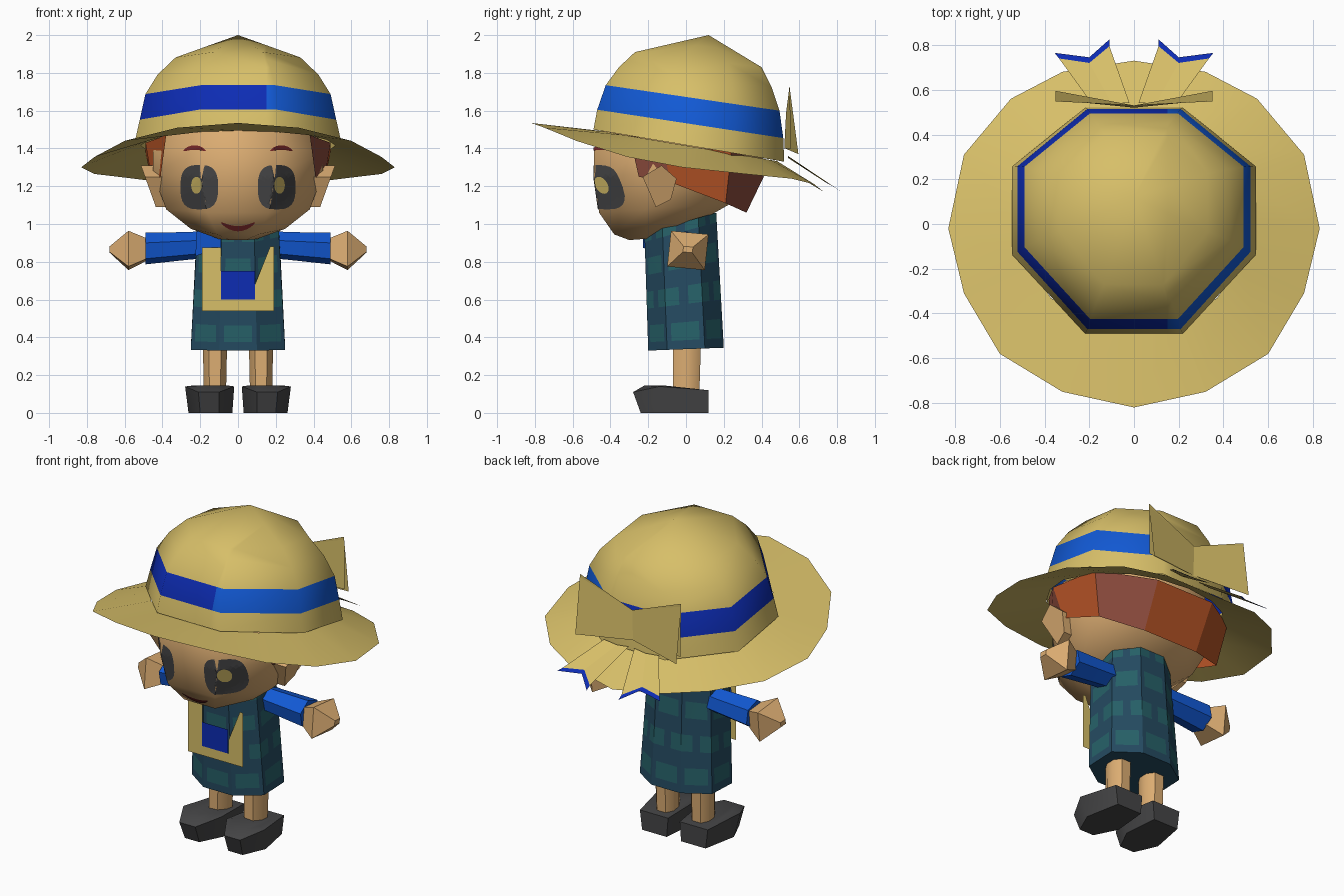
import bpy, bmesh, math
from mathutils import Vector
from mathutils.bvhtree import BVHTree

if "Cube" in bpy.data.objects:
    bpy.data.objects.remove(bpy.data.objects["Cube"])

COLOURS = {
    "straw": (.68, .52, .14), "skin": (.72, .42, .17), "orange_hair": (.48, .09, .02),
    "brown_hair": (.26, .07, .045), "deep_blue": (.004, .025, .45), "bright_blue": (.006, .1, .66),
    "dress_blue": (.018, .07, .12), "dress_teal": (.02, .12, .14), "charcoal": (.06, .06, .062),
    "lip_red": (.18, .02, .02)}
MATS = {}
for n, c in COLOURS.items():
    MATS[n] = bpy.data.materials.new(n)
    MATS[n].diffuse_color = (*c, 1)


def finish(name, bm, mats, angle=40, recalc=True):
    if recalc:
        bmesh.ops.recalc_face_normals(bm, faces=bm.faces)
    me = bpy.data.meshes.new(name)
    bm.to_mesh(me)
    ob = bpy.data.objects.new(name, me)
    bpy.context.collection.objects.link(ob)
    for m in mats:
        me.materials.append(MATS[m])
    bpy.ops.object.select_all(action='DESELECT')
    ob.select_set(True)
    bpy.context.view_layer.objects.active = ob
    if angle:
        bpy.ops.object.shade_smooth_by_angle(angle=math.radians(angle))
    return ob


def octagon(w, yf, yb, zf, zb, c=.4, a=.35, b=.74, sub=1):
    """Eight-sided tilted ring, half width w, from yf (front) to yb (back)."""
    d = yb - yf
    xy = [(c*w, yf), (w, yf + a*d), (w, yf + b*d), (c*w, yb)]
    xy += [(-x, y) for x, y in reversed(xy)]
    pts = []
    for i, (x, y) in enumerate(xy):
        x2, y2 = xy[(i + 1) % 8]
        for k in range(sub):
            t = k / sub
            px, py = x + (x2 - x)*t, y + (y2 - y)*t
            pts.append(Vector((px, py, zf + (zb - zf)*(py - yf)/d)))
    return pts


def loft(rings, closed=True, caps=True, rule=None, apex=None):
    """Bridge rings of points; rule(row, column) picks the material."""
    bm = bmesh.new()
    rows = [[bm.verts.new(p) for p in r] for r in rings]
    n = len(rows[0])
    for i in range(len(rows) - 1):
        for j in range(n if closed else n - 1):
            k = (j + 1) % n
            f = bm.faces.new((rows[i][j], rows[i][k], rows[i+1][k], rows[i+1][j]))
            f.material_index = rule(i, j) if rule else 0
    if apex:
        t = bm.verts.new(apex)
        for j in range(n):
            bm.faces.new((rows[-1][j], rows[-1][(j + 1) % n], t))
    elif caps:
        bm.faces.new(rows[-1])
    if caps:
        bm.faces.new(rows[0][::-1])
    return bm


def plate(name, pts, mat):
    bm = bmesh.new()
    bm.faces.new([bm.verts.new(p) for p in pts])
    return finish(name, bm, [mat], 0, False)


# Hat crown with a two-tone band
crown = loft([octagon(.545, -.49, .52, 1.50, 1.33), octagon(.52, -.47, .515, 1.605, 1.455),
              octagon(.49, -.425, .495, 1.735, 1.6), octagon(.425, -.355, .455, 1.83, 1.72),
              octagon(.33, -.27, .40, 1.91, 1.83)],
             caps=False, rule=lambda i, j: 1 if i == 1 else 0, apex=(0, .12, 2.0))
bmesh.ops.bisect_plane(crown, geom=crown.verts[:] + crown.edges[:] + crown.faces[:],
                       plane_co=(.15, 0, 0), plane_no=(1, 0, 0))
for f in crown.faces:
    if f.material_index == 1 and f.calc_center_median().x > .15:
        f.material_index = 2
finish("hat_crown", crown, ["straw", "deep_blue", "bright_blue"], 50)

# Hat brim
half = [(0, -.82, 1.535), (.32, -.75, 1.51), (.6, -.58, 1.44), (.76, -.31, 1.355), (.83, -.02, 1.30),
        (.76, .31, 1.265), (.55, .56, 1.24), (.32, .68, 1.21), (0, .73, 1.17)]
outer = half + [(-x, y, z) for x, y, z in half[-2:0:-1]]
inner = []
for x, y, z in outer:
    iy = y*(.57 if y < 0 else .66)
    inner.append((x*.62, iy, 1.415 - .17*iy))
finish("hat_brim", loft([outer, inner], caps=False), ["straw"], 50, False)

# Bow and ribbon tails at the back of the hat
for s, side in ((1, "right"), (-1, "left")):
    plate("bow_" + side, [(0, .53, 1.59), (s*.35, .548, 1.73), (s*.35, .595, 1.37), (0, .525, 1.40)], "straw")
    plate("bow_back_" + side, [(0, .53, 1.59), (s*.35, .55, 1.73), (s*.35, .555, 1.40), (0, .52, 1.40)], "straw")
    top = [(s*.02, .54, 1.36), (s*.1, .54, 1.35), (s*.19, .54, 1.36)]
    mid = [(s*.11, .795, 1.19), (s*.2, .72, 1.235), (s*.335, .74, 1.22)]
    tip = [(s*.11, .825, 1.17), (s*.2, .745, 1.22), (s*.355, .765, 1.205)]
    finish("ribbon_tail_" + side, loft([top, mid, tip], False, False, lambda i, j: i),
           ["straw", "deep_blue"], 0)

# Head
head_bm = loft([octagon(.10, -.30, -.10, .915, .93, .43), octagon(.25, -.38, .10, .945, 1.03, .43),
                octagon(.38, -.46, .24, 1.06, 1.11, .43), octagon(.45, -.487, .40, 1.25, 1.30, .43),
                octagon(.45, -.487, .41, 1.40, 1.35, .43), octagon(.41, -.42, .40, 1.55, 1.40, .43)])
bmesh.ops.recalc_face_normals(head_bm, faces=head_bm.faces)
tree = BVHTree.FromBMesh(head_bm)
finish("head", head_bm, ["skin"], 50)


def decal(name, cx, cz, rx, rz, mat, lift=.004, bend=0, power=1.0, n=24, rows=6):
    """Thin patch laid on the front of the head."""
    rings = []
    for r in range(1, rows + 1):
        ring = []
        for k in range(n):
            t = 2*math.pi*k/n
            c, s = math.cos(t), math.sin(t)
            dx = rx*r/rows*math.copysign(abs(c)**power, c)
            z = cz + rz*r/rows*math.copysign(abs(s)**power, s) + bend*dx*dx
            hit = tree.ray_cast(Vector((cx + dx, -2, z)), Vector((0, 1, 0)))[0]
            ring.append((cx + dx, (hit.y if hit else -.4) - lift, z))
        rings.append(ring)
    bm = loft(rings[::-1], caps=False)
    loop = [v for v in bm.verts][-n:]
    bm.faces.new(loop)
    finish(name, bm, [mat], 0, False)


# Face details
for s, side in ((1, "right"), (-1, "left")):
    decal("eye_" + side, s*.205, 1.195, .1, .118, "charcoal", .004, power=.7)
    decal("pupil_" + side, s*.22, 1.205, .028, .045, "straw", .008)
    decal("brow_" + side, s*.23, 1.405, .06, .012, "lip_red", .004, -5)
decal("mouth", 0, .975, .09, .014, "lip_red", .005, 4)

# Ears
for s, side in ((1, "right"), (-1, "left")):
    yz = [(-.23, 1.25), (-.13, 1.31), (-.05, 1.24), (-.08, 1.13), (-.16, 1.09)]
    finish("ear_" + side, loft([[(s*.38, y, z) for y, z in yz],
                                [(s*(.435 + (z - 1.09)*.36), y, z) for y, z in yz]]), ["skin"], 30)

# Hair band around the back of the head
ht = [(.38, -.3, 1.47), (.49, -.13, 1.43), (.49, .24, 1.38), (.2, .45, 1.33)]
hb = [(.41, -.25, 1.25), (.455, -.08, 1.22), (.435, .21, 1.11), (.19, .32, 1.06)]
both = [p + [(-x, y, z) for x, y, z in reversed(p)] for p in (hb, ht)]
finish("hair", loft(both, False, False, lambda i, j: 1 if j in (0, 2) else 0),
       ["orange_hair", "brown_hair"], 0, False)

# Dress with rows of rounded patches
ROWS, SUB = 28, 8


def patch(i, j):
    v = (i + .5)/ROWS*3.5
    u = (j + .5)/(8*SUB)*8 + (.5 if int(v) % 2 else 0)
    return 1 if ((u % 1 - .5)/.4)**4 + ((v % 1 - .5)/.3)**4 < 1 else 0


dress = []
for i in range(ROWS + 1):
    t = i / ROWS
    dress.append(octagon(.25 - .035*t, -.2 - .02*t, .2 - .04*t, .33 + .62*t, .345 + .715*t,
                         .4, .25, .75, SUB))
finish("dress", loft(dress, rule=patch), ["dress_blue", "dress_teal"], 30)

# Bib pouch on the front
Y = -.224
plate("pouch", [(x, Y, z) for x, z in ((-.19, .54), (.19, .54), (.19, .88), (.17, .88), (.09, .68),
                                       (.09, .6), (-.09, .6), (-.09, .875), (-.19, .875))], "straw")
plate("pouch_pocket", [(x, Y - .003, z) for x, z in ((-.09, .6), (.09, .6), (.09, .75), (-.09, .75))],
      "deep_blue")
plate("collar_patch", [(-.225, -.13, .83), (-.09, -.228, .875), (-.09, -.228, .95), (-.22, -.13, .96)],
      "bright_blue")


def cross(x, y, z, ry, rz, n=4, tilt=.1):
    """Ring around the arm axis."""
    return [(x, y + ry*1.414*math.cos(a), z + rz*1.414*math.sin(a))
            for a in (2*math.pi*k/n + math.pi/4 - tilt for k in range(n))]


# Arms, legs and shoes
for s, side in ((1, "right"), (-1, "left")):
    finish("sleeve_" + side, loft([cross(s*.1, .01, .90, .055, .055, 6), cross(s*.25, .01, .885, .06, .052, 6),
                                   cross(s*.49, .01, .87, .07, .06, 6)]), ["bright_blue"], 50)
    finish("hand_" + side, loft([cross(s*.485, .01, .865, .06, .055), cross(s*.58, .01, .86, .1, .095),
                                 cross(s*.68, .01, .865, .025, .015)]), ["skin"], 30)
    finish("leg_" + side, loft([octagon(.058, -.07, .07, .08, .08, .5), octagon(.065, -.07, .08, .40, .40, .5)]),
           ["skin"], 50).location.x = s*.122
    sole = [(.05, .12), (.22, .12), (.262, -.1), (.2, -.24), (.1, -.24), (.03, -.1)]
    lip = [(.04, .12, .12), (.235, .12, .12), (.28, -.14, .14), (.21, -.28, .11), (.1, -.28, .11), (.02, -.14, .14)]
    finish("shoe_" + side, loft([[(s*x, y, 0) for x, y in sole], [(s*x, y, z) for x, y, z in lip],
                                 [(s*(x*.7 + .04), y*.75 - .01, .145 - max(0, y)*.2) for x, y, z in lip]]),
           ["charcoal"], 40)

for m in bpy.data.materials:
    if m.users and not m.is_grease_pencil:
        m.use_nodes = True
        m.node_tree.nodes["Principled BSDF"].inputs["Base Color"].default_value = m.diffuse_color
